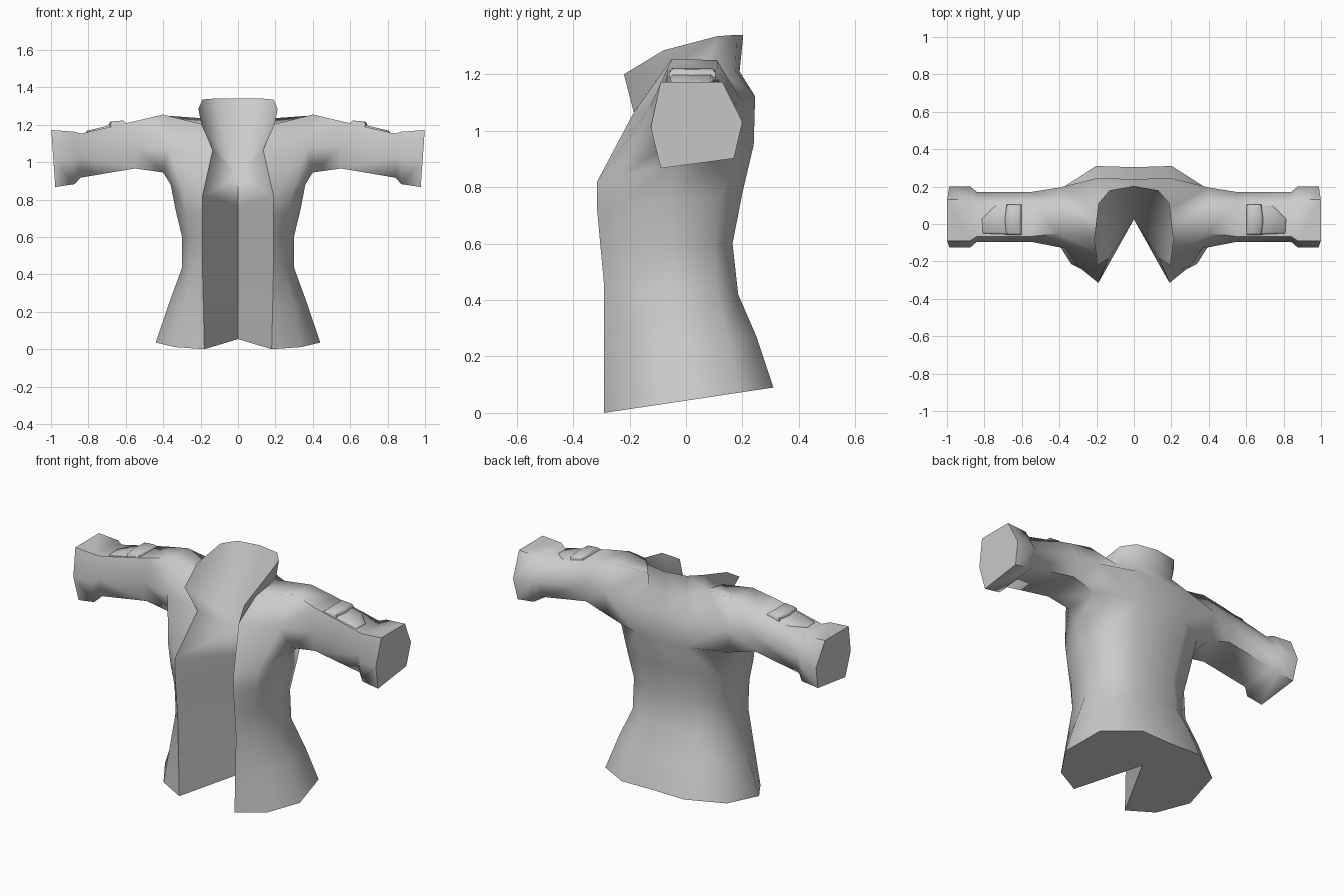
import bpy
import bmesh
import math
from mathutils import Matrix, Vector

default_cube = bpy.data.objects.get("Cube")
if default_cube:
    bpy.data.objects.remove(default_cube, do_unlink=True)

# Single cloth colour
cloth = bpy.data.materials.new("light_grey_cloth")
cloth.use_nodes = True
cloth.diffuse_color = (0.6, 0.6, 0.6, 1)
cloth.node_tree.nodes["Principled BSDF"].inputs["Base Color"].default_value = cloth.diffuse_color


def finish(name, bm, angle):
    """Turn a bmesh into a smooth shaded object with sharp creases."""
    bmesh.ops.recalc_face_normals(bm, faces=bm.faces)
    mesh = bpy.data.meshes.new(name)
    bm.to_mesh(mesh)
    bm.free()
    mesh.materials.append(cloth)
    mesh.polygons.foreach_set("use_smooth", [True] * len(mesh.polygons))
    mesh.set_sharp_from_angle(angle=math.radians(angle))
    obj = bpy.data.objects.new(name, mesh)
    bpy.context.collection.objects.link(obj)
    return obj


def add_points(bm, points):
    return [bm.verts.new(point) for point in points]


def bridge(bm, first, second, closed=False):
    """Join two matching rows of vertices with quads."""
    count = len(first)
    for i in range(count if closed else count - 1):
        j = (i + 1) % count
        bm.faces.new((first[i], first[j], second[j], second[i]))


def body_ring(front_z, back_z, edge_x, edge_y, width, back_y, notch_y):
    """Half a body section: notch, front edge, around the side, back centre."""
    outline = [
        (0, notch_y),
        (edge_x, edge_y),
        (edge_x * 0.4 + width * 0.6, edge_y * 0.74),
        (width, edge_y * 0.18),
        (width * 0.9, back_y * 0.6),
        (width * 0.46, back_y),
        (0, back_y * 0.98),
    ]
    depth = back_y - edge_y
    return [(x, y, front_z + (back_z - front_z) * (y - edge_y) / depth) for x, y in outline]


def sleeve_ring(x, lean, height, y_scale, z_scale):
    """Six sided sleeve section, starting at the top front corner."""
    section = [(-0.13, 0.15), (0.09, 0.15), (0.16, 0.01),
               (0.13, -0.12), (-0.13, -0.155), (-0.165, -0.01)]
    return [(x + lean * z, 0.04 + y * y_scale, height + z * z_scale) for y, z in section]


def build_jacket():
    bm = bmesh.new()

    # Body from hem to chest
    sections = [
        (0.00, 0.09, 0.18, -0.29, 0.44, 0.31, 0.07),
        (0.22, 0.27, 0.185, -0.29, 0.37, 0.25, 0.06),
        (0.45, 0.42, 0.19, -0.29, 0.30, 0.185, 0.05),
        (0.61, 0.60, 0.19, -0.305, 0.30, 0.165, 0.04),
        (0.72, 0.78, 0.19, -0.315, 0.335, 0.20, 0.03),
        (0.82, 0.95, 0.19, -0.315, 0.36, 0.24, 0.025),
    ]
    rows = [add_points(bm, body_ring(*section)) for section in sections]
    for lower, upper in zip(rows, rows[1:]):
        bridge(bm, lower, upper)
    bm.faces.new(rows[0])
    notch, edge, chest, side_front, side_back, back, back_mid = rows[-1]
    notch.co.z = 0.92

    # Armhole, blade and collar points
    armhole = add_points(bm, [
        (0.40, -0.05, 1.255), (0.40, 0.11, 1.25), (0.40, 0.195, 1.11),
        (0.40, 0.15, 0.95), (0.40, -0.07, 0.945), (0.37, -0.13, 1.08)])
    top_front, top_back, rear, low_back, low_front, front = armhole
    blade, blade_mid = add_points(bm, [(0.2, 0.245, 1.12), (0, 0.24, 1.13)])
    collar_base = add_points(bm, [
        (0.135, -0.185, 1.065), (0.18, -0.09, 1.2), (0.19, 0.08, 1.235),
        (0.12, 0.175, 1.215), (0, 0.19, 1.21)])
    collar_top = add_points(bm, [
        (0.195, -0.22, 1.2), (0.212, -0.08, 1.285), (0.19, 0.11, 1.335),
        (0.13, 0.18, 1.34), (0, 0.203, 1.34)])
    lapel, neck_front, neck_side, neck_back, nape = collar_base

    # Yoke between chest, armhole and collar
    yoke = [
        (edge, chest, front, lapel),
        (chest, side_front, low_front, front),
        (side_front, side_back, low_back, low_front),
        (side_back, back, low_back),
        (lapel, front, top_front, neck_front),
        (neck_front, top_front, top_back, neck_side),
        (neck_side, top_back, rear, blade),
        (neck_side, blade, neck_back),
        (neck_back, blade, blade_mid, nape),
        (rear, low_back, back, blade),
        (blade, back, back_mid, blade_mid),
        (notch, edge, lapel),
        (notch, lapel, collar_top[0]),
    ]
    for face in yoke:
        bm.faces.new(face)

    # Standing collar and its inner funnel
    bridge(bm, collar_base, collar_top)
    for a, b in zip(collar_top, collar_top[1:]):
        bm.faces.new((notch, a, b))

    # Sleeve with a flared cuff and closed end
    previous = armhole
    for section in [
        (0.55, 0, 1.095, 0.82, 0.83),
        (0.84, 0, 1.037, 0.82, 0.77),
        (0.875, 0, 1.025, 1.0, 0.92),
        (0.988, 0.07, 1.022, 1.0, 1.0),
    ]:
        ring = add_points(bm, sleeve_ring(*section))
        bridge(bm, previous, ring, closed=True)
        previous = ring
    bm.faces.new(previous)

    # Other half
    bmesh.ops.mirror(bm, geom=bm.verts[:] + bm.edges[:] + bm.faces[:],
                     axis="X", merge_dist=0.0005)
    return finish("jacket", bm, 62)


def build_pad(name, outline, thickness, centre, tilt, side):
    """Bevelled plate lying along the sleeve."""
    bm = bmesh.new()
    base = bm.faces.new(add_points(bm, [(x, y, -thickness / 2) for x, y in outline]))
    grown = bmesh.ops.extrude_face_region(bm, geom=[base])["geom"]
    top = [item for item in grown if isinstance(item, bmesh.types.BMVert)]
    bmesh.ops.translate(bm, verts=top, vec=(0, 0, thickness))
    rim = [e for e in bm.edges if all(v in top for v in e.verts)]
    bmesh.ops.bevel(bm, geom=rim, offset=0.012, segments=1, affect="EDGES")
    bm.transform(Matrix.Translation(Vector(centre)) @ Matrix.Rotation(tilt, 4, "Y"))
    bm.transform(Matrix.Diagonal((side, 1, 1, 1)))
    return finish(name, bm, 50)


build_jacket()

# Sleeve pads: a clipped plate with a raised flap on its inner end
plate = [(-0.11, -0.08), (0.105, -0.075), (0.11, 0.01), (0.035, 0.08), (-0.11, 0.08)]
flap = [(-0.045, -0.08), (0.035, -0.08), (0.045, 0.0), (0.035, 0.085), (-0.045, 0.085)]
for label, side in (("left", 1), ("right", -1)):
    build_pad(label + "_sleeve_plate", plate, 0.05, (0.706, 0.02, 1.167), 0.24, side)
    build_pad(label + "_sleeve_flap", flap, 0.06, (0.645, 0.02, 1.19), 0.08, side)
